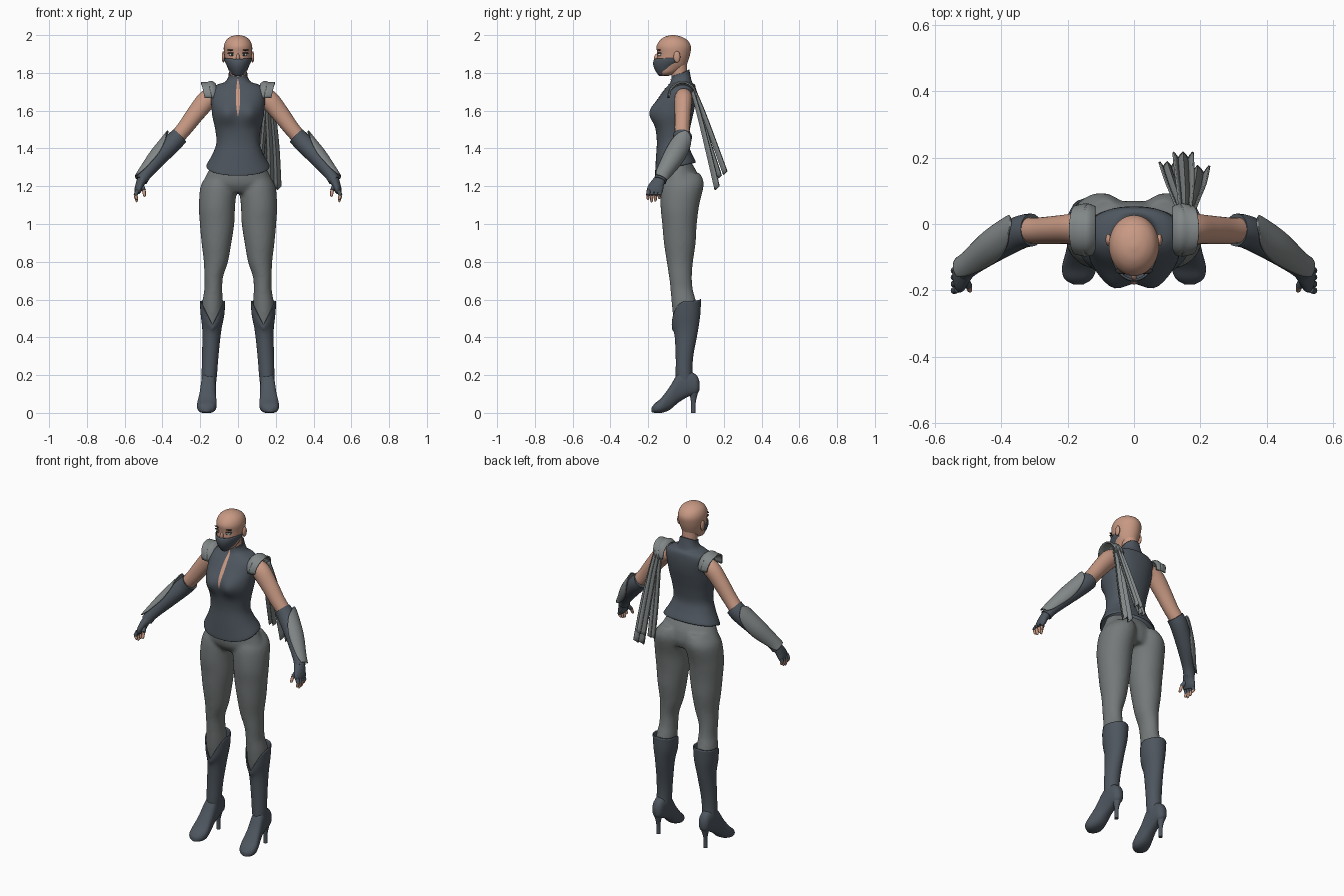
import bpy, bmesh, math
from mathutils import Vector

def material(name, r, g, b):
    m = bpy.data.materials.new(name)
    m.diffuse_color = (r, g, b, 1)
    return m

SLATE = material("slate_cloth", .075, .092, .112)
GREY = material("grey_cloth", .175, .19, .19)
PALE = material("pale_grey_armour", .22, .24, .24)
SKIN = material("skin", .58, .32, .23)
WHITE = material("eye_white", .6, .6, .58)
DARK = material("dark_brow", .03, .025, .025)

def dense(rows, k=5):
    """Smooth curve through rows of numbers."""
    out = []
    for i in range(len(rows) - 1):
        a, b, c, d = (rows[max(0, min(len(rows) - 1, i + j))] for j in (-1, 0, 1, 2))
        for s in range(k):
            t = s / k
            out.append([q + .5 * t * (r - p + t * (2*p - 5*q + 4*r - e + t * (3*(q - r) + e - p)))
                        for p, q, r, e in zip(a, b, c, d)])
    return out + [list(rows[-1])]

def build(name, grids, mat, wrap=True, caps=True, mirror=False, solid=0):
    bm = bmesh.new()
    for grid in grids:
        v = [[bm.verts.new(p) for p in row] for row in grid]
        n = len(v[0])
        for r0, r1 in zip(v, v[1:]):
            for j in range(n if wrap else n - 1):
                k = (j + 1) % n
                bm.faces.new((r0[j], r0[k], r1[k], r1[j]))
        if wrap and caps:
            bm.faces.new(v[0])
            bm.faces.new(v[-1])
    bmesh.ops.recalc_face_normals(bm, faces=bm.faces[:])
    return finish(name, bm, mat, mirror, solid)

def finish(name, bm, mat, mirror=False, solid=0):
    me = bpy.data.meshes.new(name)
    bm.to_mesh(me)
    bm.free()
    me.materials.append(mat)
    me.shade_smooth()
    me.set_sharp_from_angle(angle=math.radians(50))
    ob = bpy.data.objects.new(name, me)
    bpy.context.collection.objects.link(ob)
    if solid:
        m = ob.modifiers.new("thickness", 'SOLIDIFY')
        m.thickness, m.offset = solid, 0
    if mirror:
        ob.modifiers.new("mirror", 'MIRROR')
    return ob

def ball(name, loc, scale, mat, mirror=False):
    bm = bmesh.new()
    bmesh.ops.create_uvsphere(bm, u_segments=20, v_segments=12, radius=1)
    for v in bm.verts:
        v.co = Vector([l + s * c for l, s, c in zip(loc, scale, v.co)])
    return finish(name, bm, mat, mirror)

def stack(rows, n=40, e=1, vee=False, warp=None):
    """Level rings: z, centre x, half width, front y, back y, front lift, back lift."""
    grid = []
    for z, xc, w, yf, yb, df, db in dense(rows):
        ring = []
        for j in range(n):
            a = 2 * math.pi * j / n
            s, c = math.sin(a), math.cos(a)
            f = (1 - abs(s)) if vee else abs(c)
            x = xc + w * math.copysign(abs(s) ** e, s)
            y = (yf + yb) / 2 - (yb - yf) / 2 * math.copysign(abs(c) ** e, c)
            p = (x, y, z + (df if c > 0 else db) * f)
            ring.append(warp(*p) if warp else p)
        grid.append(ring)
    return grid

def tube(rows, hint, n=20, arc=False):
    """Rings along a path: x, y, z, radius towards hint, other radius, half arc in degrees."""
    rows = dense(rows)
    P = [Vector(r[:3]) for r in rows]
    grid = []
    for i, r in enumerate(rows):
        t = (P[min(i + 1, len(P) - 1)] - P[max(i - 1, 0)]).normalized()
        u = Vector(hint)
        u = (u - t * u.dot(t)).normalized()
        w = t.cross(u)
        h = math.radians(r[5]) if arc else 0
        ang = [-h + 2 * h * j / (n - 1) if arc else 2 * math.pi * j / n for j in range(n)]
        grid.append([P[i] + u * r[3] * math.cos(a) + w * r[4] * math.sin(a) for a in ang])
    return grid

# Head, neck and face
build("head", [stack([(1.785, 0, .02, -.135, -.09, 0, 0), (1.80, 0, .042, -.148, -.05, 0, 0),
    (1.83, 0, .056, -.155, -.005, 0, 0), (1.86, 0, .066, -.155, .01, 0, 0), (1.90, 0, .073, -.152, .022, 0, 0),
    (1.94, 0, .075, -.156, .026, 0, 0), (1.972, 0, .063, -.138, .008, 0, 0), (1.992, 0, .038, -.11, -.025, 0, 0),
    (2.0, 0, .008, -.077, -.06, 0, 0)])], SKIN)
build("neck", [stack([(1.72, 0, .042, -.068, .01, 0, 0), (1.85, 0, .045, -.085, .005, 0, 0)])], SKIN)
ball("ear", (.077, -.048, 1.885), (.009, .018, .03), SKIN, True)
ball("nose", (0, -.152, 1.876), (.01, .018, .026), SKIN)
ball("eye", (.031, -.139, 1.896), (.017, .011, .008), WHITE, True)
ball("iris", (.031, -.146, 1.896), (.006, .006, .006), DARK, True)
ball("eyelash", (.035, -.139, 1.905), (.021, .012, .003), DARK, True)
ball("eyebrow", (.035, -.141, 1.921), (.021, .01, .004), DARK, True)

# Face mask: a shell round the lower face
mask = []
for i in range(-1, 11):
    v, row = max(i, 0) / 10, []
    k = .35 if i < 0 else 1
    for j in range(33):
        a = math.radians(-98 + 196 * j / 32)
        s, c = math.sin(a), math.cos(a)
        lo, hi = 1.785 + .055 * (1 - c), 1.872 + .006 * abs(s)
        rx = .071 - .022 * (1 - v) ** 2
        ry = .112 - .036 * (1 - v) ** 2 - .01 * v ** 4
        row.append((k * rx * s, -.065 - k * ry * c, lo + (hi - lo) * v))
    mask.append(row)
build("face_mask", [mask], SLATE, wrap=False, solid=.005)

# Sleeveless vest with high collar
def bust(x, y, z):
    if y < -.05:
        y -= .026 * math.exp(-((abs(x) - .062) / .045) ** 2 - ((z - 1.585) / .055) ** 2)
    return (x, y, z)

vest = stack([(1.305, 0, .163, -.16, .047, -.048, .02), (1.315, 0, .163, -.161, .047, -.045, .02),
    (1.37, 0, .132, -.157, .025, -.025, .01), (1.43, 0, .112, -.152, .01, 0, 0),
    (1.50, 0, .118, -.158, .018, 0, 0), (1.57, 0, .133, -.172, .033, 0, 0), (1.62, 0, .138, -.168, .044, 0, 0),
    (1.67, 0, .142, -.14, .05, 0, 0), (1.71, 0, .138, -.112, .05, 0, 0), (1.735, 0, .11, -.09, .045, 0, 0),
    (1.75, 0, .068, -.08, .03, 0, 0), (1.775, 0, .05, -.075, .02, -.008, .015),
    (1.797, 0, .047, -.074, .015, -.015, .02)], 48, .88, warp=bust)
build("vest", [vest], SLATE, caps=False, solid=.005)

# Open neckline: narrow skin strip following the vest front
line = [r[0] for r in vest if 1.56 < r[0][2]]
slit = []
for x, y, z in line:
    t = (z - line[0][2]) / (line[-1][2] - line[0][2])
    w = .001 + .010 * math.sin(math.pi * min(1, t * 1.05)) ** .8
    slit.append([(-w, y - .005, z), (0, y - .006, z), (w, y - .005, z)])
build("neck_opening", [slit], SKIN, wrap=False)

# Trousers: pelvis and two legs fused
pelvis = stack([(1.33, 0, .13, -.14, .025, 0, 0), (1.27, 0, .162, -.142, .06, 0, 0),
    (1.21, 0, .188, -.135, .07, 0, 0), (1.165, 0, .17, -.105, .055, 0, 0)])
leg = stack([(1.27, .085, .06, -.1, .075, 0, 0), (1.21, .1, .095, -.128, .094, 0, 0),
    (1.1, .111, .096, -.135, .07, 0, 0), (1.0, .111, .091, -.126, .057, 0, 0), (.9, .114, .079, -.117, .051, 0, 0),
    (.8, .117, .064, -.102, .037, 0, 0), (.72, .129, .05, -.09, .031, 0, 0), (.65, .131, .048, -.082, .037, 0, 0),
    (.58, .135, .055, -.076, .055, 0, 0), (.5, .137, .052, -.066, .055, 0, 0), (.42, .14, .038, -.048, .045, 0, 0)])
other = [[(-x, y, z) for x, y, z in r] for r in leg]
pants = build("trousers", [pelvis, leg, other], GREY)
m = pants.modifiers.new("fuse", 'REMESH')
m.mode, m.voxel_size, m.use_smooth_shade = 'VOXEL', .01, True
m = pants.modifiers.new("soften", 'SMOOTH')
m.factor, m.iterations = .5, 5

# Boots: shaft with pointed front dip, foot and heel
build("boot_shaft", [stack([(.592, .135, .065, -.073, .077, -.125, .01), (.52, .135, .06, -.071, .073, -.075, 0),
    (.43, .139, .047, -.058, .06, -.02, 0), (.3, .147, .041, -.052, .036, 0, 0), (.2, .152, .038, -.052, .032, 0, 0),
    (.14, .155, .034, -.05, .05, 0, 0)], vee=True)], SLATE, caps=False, mirror=True, solid=.005)
foot = []
for y, z0, z1, w, xc in dense([(.072, .12, .165, .012, .155), (.055, .1, .2, .03, .155), (.01, .085, .222, .037, .155),
        (-.04, .055, .21, .04, .157), (-.085, .017, .14, .045, .161), (-.13, 0, .08, .052, .165),
        (-.165, 0, .05, .042, .168), (-.182, .004, .028, .016, .168)]):
    foot.append([(xc + w * math.copysign(abs(math.cos(a)) ** .75, math.cos(a)), y,
                  (z0 + z1) / 2 + (z1 - z0) / 2 * math.copysign(abs(math.sin(a)) ** .85, math.sin(a)))
                 for a in (2 * math.pi * j / 28 for j in range(28))])
build("boot_foot", [foot], SLATE, mirror=True)
build("boot_heel", [stack([(0, .157, .012, .026, .05, 0, 0), (.06, .157, .011, .026, .052, 0, 0),
    (.11, .156, .022, .016, .064, 0, 0), (.15, .155, .026, .01, .066, 0, 0)], 20)], SLATE, mirror=True)

# Arms, gauntlets and outer plates
OUT = (.7, .3, .6)
build("arm", [tube([(.11, -.012, 1.68, .04, .04, 0), (.16, -.014, 1.66, .052, .047, 0), (.22, -.017, 1.59, .048, .043, 0),
    (.28, -.02, 1.51, .042, .04, 0), (.335, -.022, 1.445, .039, .039, 0), (.40, -.05, 1.37, .036, .036, 0)], OUT)],
    SKIN, mirror=True)
build("gauntlet", [tube([(.308, -.018, 1.468, .047, .05, 0), (.345, -.026, 1.43, .049, .05, 0),
    (.42, -.068, 1.35, .044, .046, 0), (.485, -.118, 1.27, .033, .034, 0), (.51, -.138, 1.23, .031, .034, 0)], OUT)],
    SLATE, mirror=True)
build("gauntlet_plate", [tube([(.325, -.02, 1.45, .066, .062, 6), (.355, -.03, 1.42, .06, .058, 55),
    (.42, -.068, 1.35, .053, .053, 88), (.485, -.118, 1.27, .042, .042, 75), (.508, -.136, 1.235, .041, .042, 45)],
    OUT, 16, True)], PALE, wrap=False, mirror=True, solid=.006)

# Gloved hand with bare fingertips
build("glove", [tube([(.503, -.133, 1.243, .03, .027, 0), (.517, -.15, 1.215, .036, .023, 0),
    (.527, -.163, 1.185, .043, .02, 0), (.533, -.168, 1.165, .038, .014, 0)], (0, -1, -.3))], SLATE, mirror=True)
for i in range(4):
    y, drop = -.197 + .02 * i, (.012, 0, .004, .016)[i]
    a, b, c = (.532, y, 1.178), (.543, y - .004, 1.152), (.536, y - .005, 1.122 + drop)
    build("glove_finger", [tube([a + (.011, .011, 0), b + (.0105, .0105, 0)], (0, 1, 0), 12)], SLATE, mirror=True)
    build("fingertip", [tube([b + (.009, .009, 0), c + (.007, .007, 0), (c[0] - .003, c[1], c[2] - .005, .002, .002, 0)],
          (0, 1, 0), 12)], SKIN, mirror=True)
build("glove_thumb", [tube([(.512, -.165, 1.205, .014, .014, 0), (.498, -.188, 1.178, .011, .011, 0)], (1, 0, 0), 12)],
      SLATE, mirror=True)
build("thumb_tip", [tube([(.498, -.188, 1.178, .0095, .0095, 0), (.495, -.2, 1.15, .007, .007, 0),
      (.495, -.202, 1.145, .002, .002, 0)], (1, 0, 0), 12)], SKIN, mirror=True)

# Shoulder pads: flared bands arched over each shoulder
pad = []
for x, ry, rz in dense([(.118, .068, .072), (.14, .076, .086), (.168, .076, .08), (.196, .07, .082)], 4):
    pad.append([(x - .02 * (1 - math.sin(a)) * (x > .15), -.018 - ry * math.cos(a), 1.667 + rz * math.sin(a) ** .8)
                for a in (math.pi * j / 24 for j in range(25))])
build("shoulder_pad", [[[(x, y, z.real) for x, y, z in r] for r in pad]], PALE, wrap=False, mirror=True, solid=.008)

# Scarf: three folded strips trailing from one shoulder
for path in ([(.145, .04, 1.705, .016), (.135, .075, 1.6, .02), (.118, .125, 1.42, .024), (.1, .18, 1.25, .024)],
             [(.155, .045, 1.705, .018), (.155, .095, 1.58, .024), (.152, .15, 1.43, .028), (.148, .208, 1.27, .03)],
             [(.165, .035, 1.7, .018), (.172, .07, 1.58, .026), (.185, .115, 1.4, .032), (.192, .165, 1.19, .036)]):
    strip = [[(x + w * (j / 4 - 1), y + .3 * w * math.cos(j * math.pi / 2), z + .3 * w * math.cos(j * math.pi / 2))
              for j in range(9)] for x, y, z, w in dense(path)]
    build("scarf_strip", [strip], PALE, wrap=False, solid=.006)
